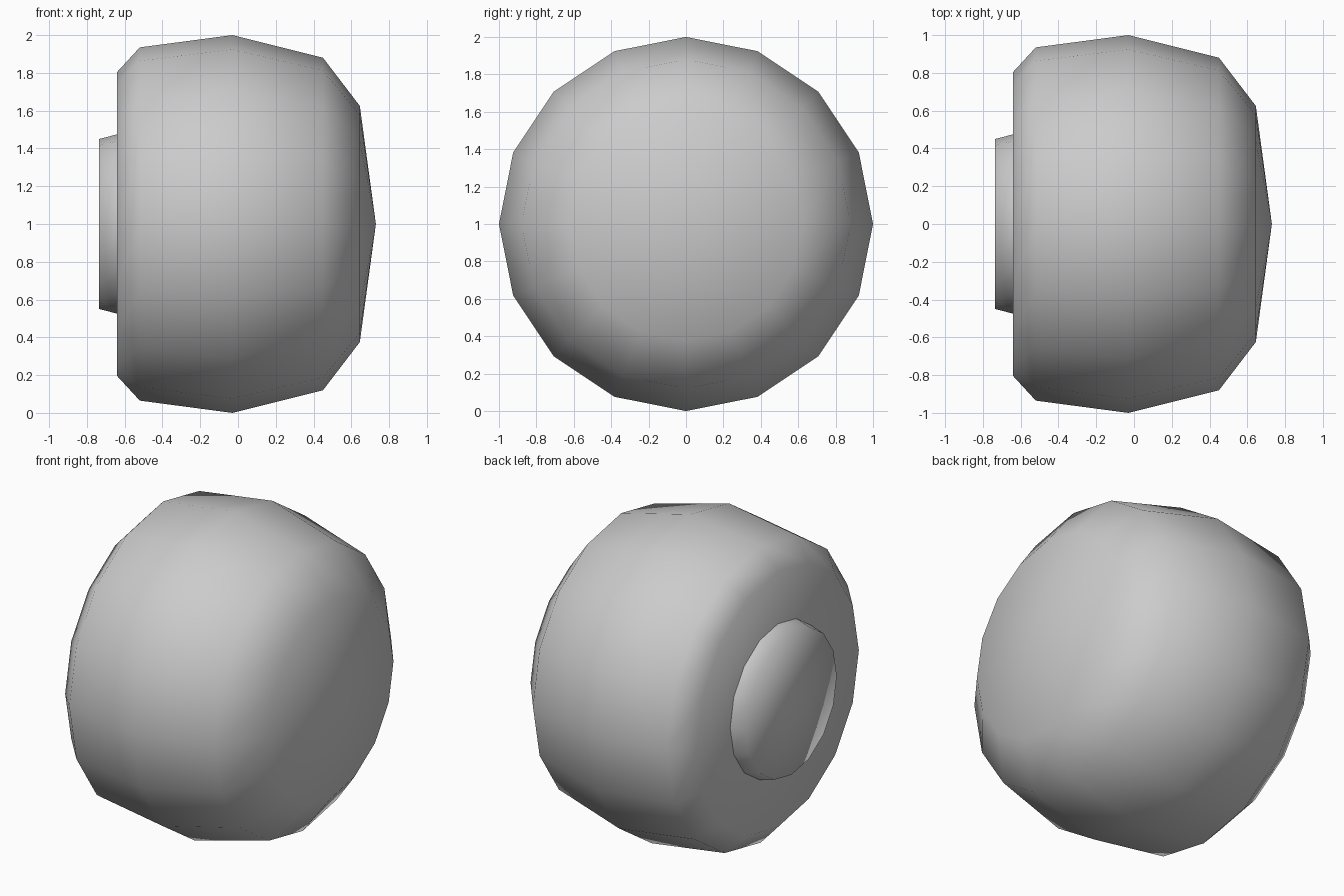
import bpy, bmesh
from math import cos, sin, pi

SIDES = 16

cube = bpy.data.objects.get("Cube")
if cube:
    bpy.data.objects.remove(cube, do_unlink=True)

# Single flat grey for everything
grey = bpy.data.materials.new("plain grey")
grey.use_nodes = True
colour = (0.6, 0.6, 0.6, 1)
grey.diffuse_color = colour
grey.node_tree.nodes["Principled BSDF"].inputs["Base Color"].default_value = colour


def turned_part(name, profile):
    """Spin (x, radius) points about the x axis; radius 0 makes a single pole."""
    bm = bmesh.new()
    rings = []
    for x, r in profile:
        count = SIDES if r else 1
        rings.append([bm.verts.new((x, r * cos(2 * pi * i / SIDES),
                                    1 + r * sin(2 * pi * i / SIDES)))
                      for i in range(count)])
    for a, b in zip(rings, rings[1:]):
        for i in range(SIDES):
            j = (i + 1) % SIDES
            corners = [a[i % len(a)], a[j % len(a)], b[j % len(b)], b[i % len(b)]]
            bm.faces.new(list(dict.fromkeys(corners)))
    bmesh.ops.recalc_face_normals(bm, faces=bm.faces)
    for face in bm.faces:
        face.smooth = True
    mesh = bpy.data.meshes.new(name)
    bm.to_mesh(mesh)
    bm.free()
    mesh.materials.append(grey)
    obj = bpy.data.objects.new(name, mesh)
    bpy.context.collection.objects.link(obj)
    return obj


# Rounded body with a shallow cone on one end and a flat back plate
turned_part("body", [(0.73, 0), (0.645, 0.625), (0.45, 0.88), (-0.03, 1.0),
                     (-0.52, 0.935), (-0.64, 0.805), (-0.64, 0)])

# Tapered hub standing out of the back plate
turned_part("hub", [(-0.60, 0.485), (-0.735, 0.45), (-0.735, 0)])
